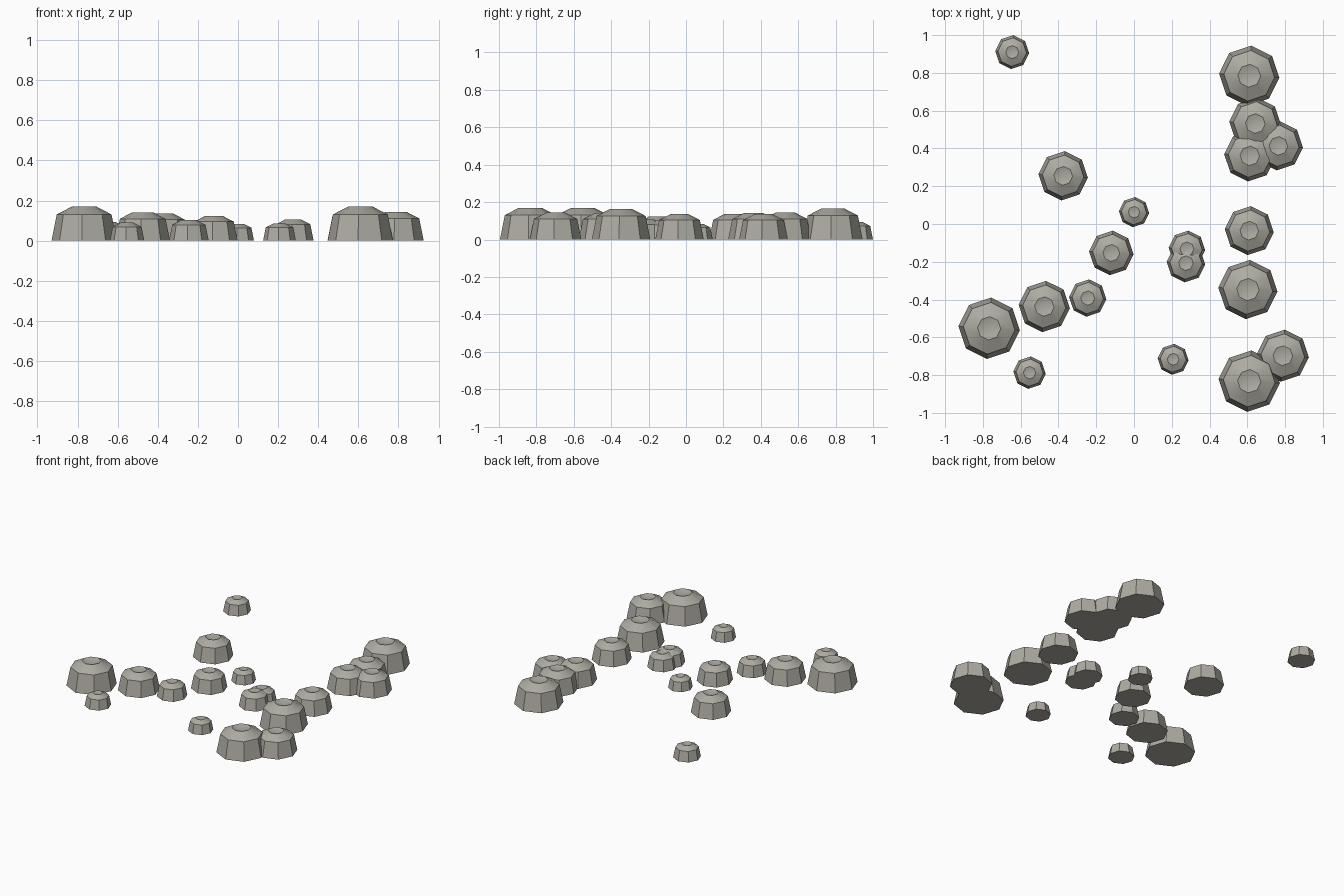
import bpy
import math

cube = bpy.data.objects.get("Cube")
if cube:
    bpy.data.objects.remove(cube, do_unlink=True)

# One weathered grey shell colour
shell = bpy.data.materials.new("weathered_grey")
shell.use_nodes = True
colour = (0.42, 0.41, 0.36, 1)
shell.diffuse_color = colour
shell.node_tree.nodes["Principled BSDF"].inputs["Base Color"].default_value = colour

# Profile for a unit radius: base, shoulder, crater lip
SIDES = 8
PROFILE = [(1, 0), (0.84, 0.8), (0.38, 1.04)]
PIT = 0.92
TURN = math.radians(-4)


def unit_barnacle():
    """Eight-sided tapered cone with a sloping cap and a shallow pit."""
    verts = []
    for r, z in PROFILE:
        for i in range(SIDES):
            a = TURN + math.tau * i / SIDES
            verts.append((r * math.cos(a), r * math.sin(a), z))
    faces = [tuple(reversed(range(SIDES)))]
    for ring in range(len(PROFILE) - 1):
        lo = ring * SIDES
        for i in range(SIDES):
            j = (i + 1) % SIDES
            faces.append((lo + i, lo + j, lo + SIDES + j, lo + SIDES + i))
    centre = len(verts)
    lip = centre - SIDES
    verts.append((0, 0, PIT))
    for i in range(SIDES):
        faces.append((lip + i, lip + (i + 1) % SIDES, centre))
    mesh = bpy.data.meshes.new("barnacle")
    mesh.from_pydata(verts, [], faces)
    mesh.materials.append(shell)
    return mesh


# Scattered colony: x, y, base radius
COLONY = [
    (-0.645, 0.91, 0.09), (-0.375, 0.255, 0.131), (0, 0.063, 0.08),
    (-0.12, -0.153, 0.118), (-0.245, -0.392, 0.099), (-0.475, -0.437, 0.136),
    (-0.767, -0.552, 0.163), (-0.553, -0.787, 0.086), (0.207, -0.716, 0.082),
    (0.28, -0.132, 0.097), (0.275, -0.207, 0.102), (0.61, -0.035, 0.13),
    (0.603, -0.347, 0.157), (0.61, -0.832, 0.163), (0.788, -0.697, 0.138),
    (0.61, 0.785, 0.16), (0.642, 0.532, 0.138), (0.613, 0.361, 0.136),
    (0.765, 0.414, 0.13),
]
mesh = unit_barnacle()
bpy.ops.object.select_all(action="DESELECT")
for n, (x, y, r) in enumerate(COLONY, 1):
    obj = bpy.data.objects.new(f"barnacle_{n}", mesh)
    obj.location = (x, y, 0)
    obj.scale = (r, r, r)
    bpy.context.collection.objects.link(obj)

# Soft cap and pit, crisp sides; the mesh is shared by every barnacle
obj.select_set(True)
bpy.context.view_layer.objects.active = obj
bpy.ops.object.shade_smooth_by_angle(angle=math.radians(30))
